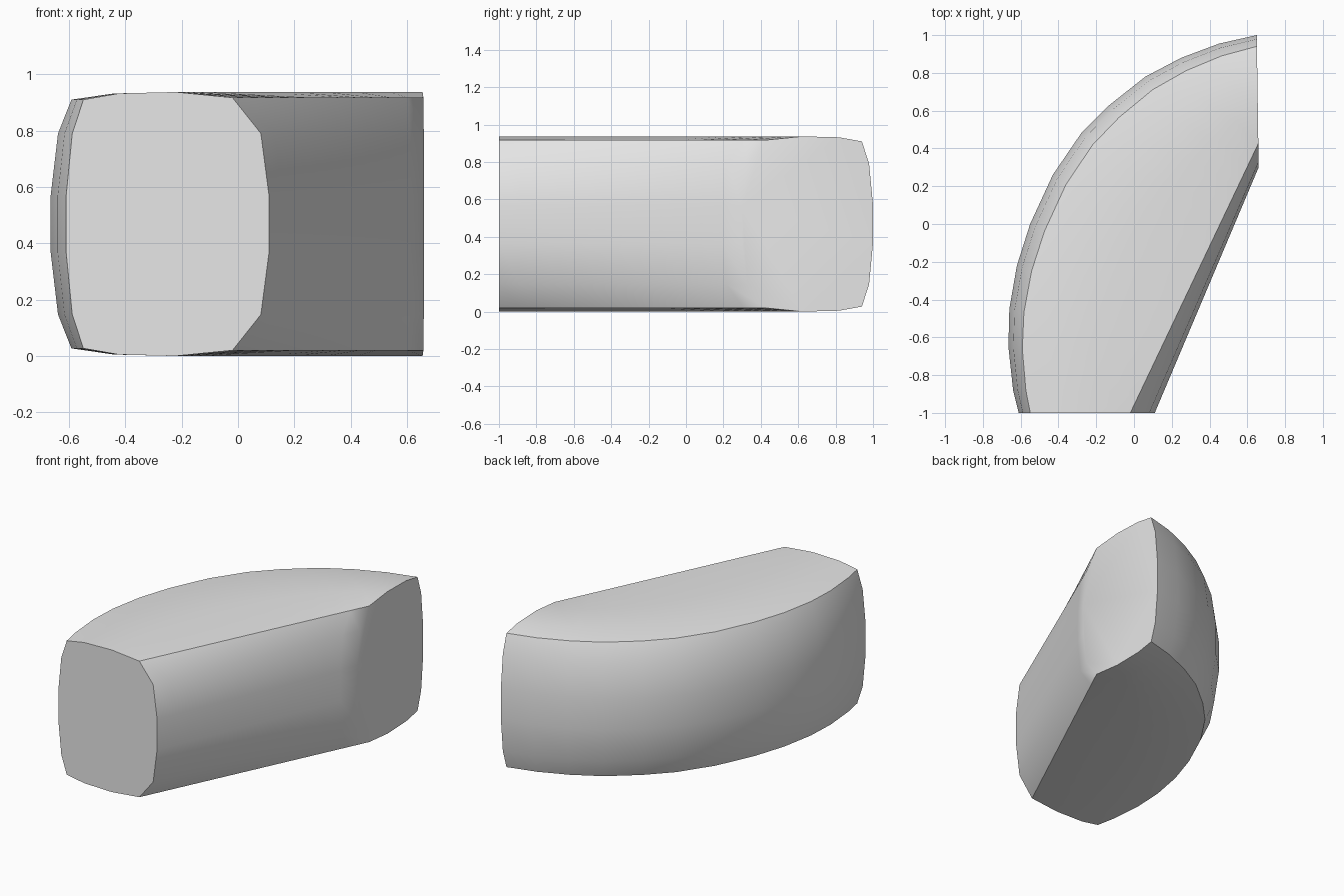
import bpy, bmesh, math
from mathutils import Vector

cube = bpy.data.objects.get("Cube")
if cube:
    bpy.data.objects.remove(cube)

HEIGHT = 0.937

# Plan of the curved outer wall, from the front cut to the end cut
outer_wall = [(-0.61, -1), (-0.64, -0.88), (-0.665, -0.65), (-0.66, -0.45),
              (-0.62, -0.22), (-0.55, 0), (-0.43, 0.26), (-0.28, 0.48),
              (-0.13, 0.63), (0.06, 0.78), (0.25, 0.88), (0.45, 0.955), (0.65, 1)]
# Straight inner wall
inner_start, inner_end = Vector((0.11, -1)), Vector((0.66, 0.3))

# Upper half of the cross-section: fraction of width from outer to inner, height
upper = [(0, 0.57), (0.03, 0.79), (0.085, 0.91), (0.26, 0.932),
         (0.54, HEIGHT), (0.82, 0.917), (0.96, 0.79), (1, 0.57)]
section = upper + [(u, HEIGHT - z) for u, z in reversed(upper)]

first, last = Vector(outer_wall[0]), Vector(outer_wall[-1])

bm = bmesh.new()
rings = []
for i, point in enumerate(outer_wall):
    t = i / (len(outer_wall) - 1)
    outer = Vector(point)
    inner = inner_start.lerp(inner_end, t)
    ring = []
    for u, z in section:
        if u > 0.6:   # inner bevel runs straight between the two cuts
            p = first.lerp(inner_start, u).lerp(last.lerp(inner_end, u), t)
        else:         # outer side follows the curve
            p = outer.lerp(inner, u)
        ring.append(bm.verts.new((p.x, p.y, z)))
    rings.append(ring)

# Skin the sections and close both cuts
for a, b in zip(rings, rings[1:]):
    for j in range(len(a)):
        k = (j + 1) % len(a)
        bm.faces.new((a[j], a[k], b[k], b[j]))
bm.faces.new(rings[0])
bm.faces.new(rings[-1])
bmesh.ops.recalc_face_normals(bm, faces=bm.faces)

mesh = bpy.data.meshes.new("curved_block")
bm.to_mesh(mesh)
bm.free()
block = bpy.data.objects.new("curved_block", mesh)
bpy.context.collection.objects.link(block)

# Plain grey
grey = bpy.data.materials.new("light_grey")
grey.use_nodes = True
colour = (0.8, 0.8, 0.8, 1)
grey.diffuse_color = colour
grey.node_tree.nodes["Principled BSDF"].inputs["Base Color"].default_value = colour
mesh.materials.append(grey)

bpy.ops.object.select_all(action='DESELECT')
block.select_set(True)
bpy.context.view_layer.objects.active = block
bpy.ops.object.shade_smooth_by_angle(angle=math.radians(40))
